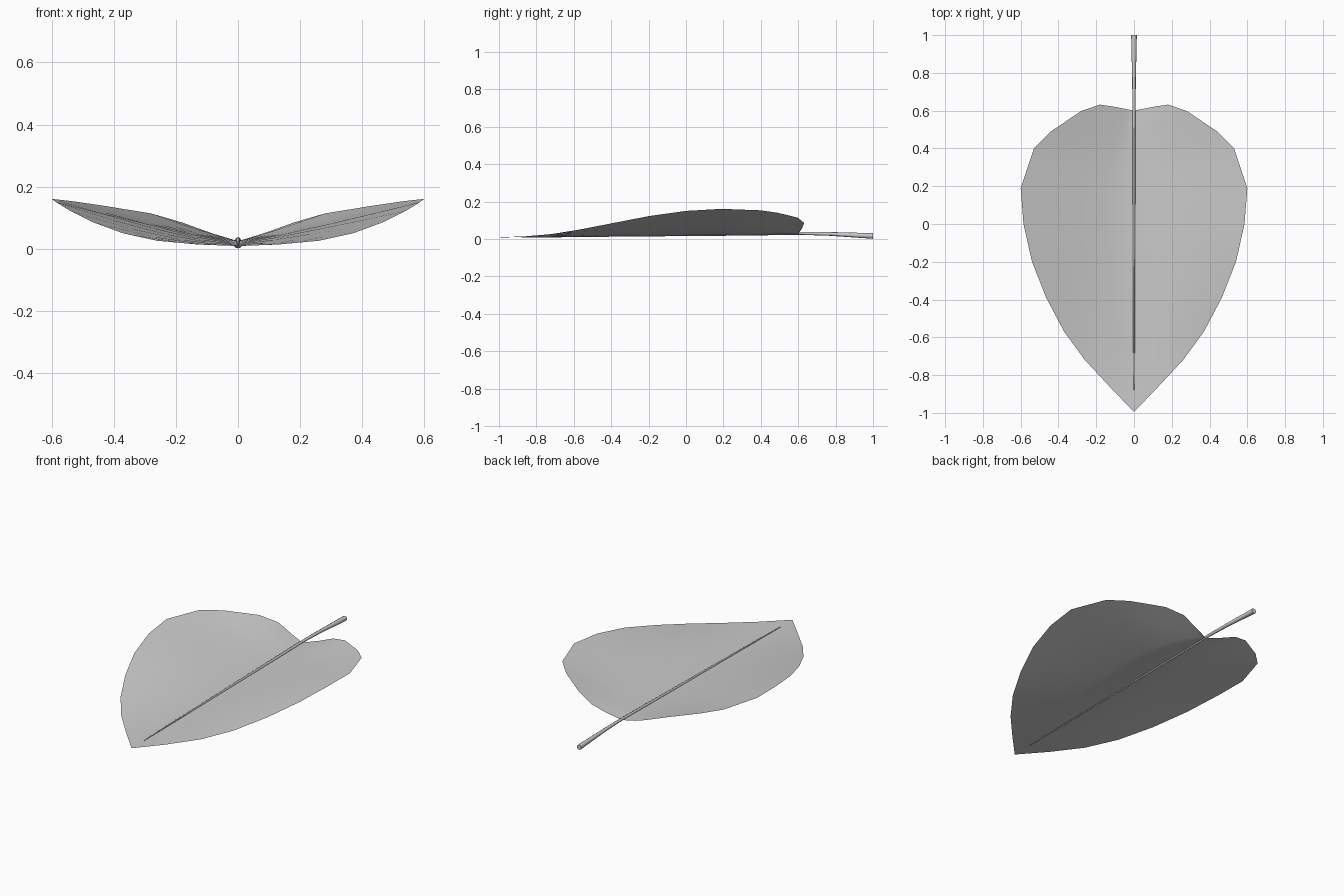
import bpy, bmesh, math

if "Cube" in bpy.data.objects:
    bpy.data.objects.remove(bpy.data.objects["Cube"])


def make_object(name, bm):
    bmesh.ops.recalc_face_normals(bm, faces=bm.faces)
    mesh = bpy.data.meshes.new(name)
    bm.to_mesh(mesh)
    bm.free()
    ob = bpy.data.objects.new(name, mesh)
    bpy.context.collection.objects.link(ob)
    for p in mesh.polygons:
        p.use_smooth = True
    return ob


def rib_z(y):
    return 0.008 + 0.017 * (y + 1) / 1.6


# Leaf blade: rim points (x, y, z) with the midrib position each joins
rim = [
    (0.10, 0.62, 0.055, 0.57), (0.18, 0.632, 0.085, 0.53),
    (0.28, 0.598, 0.114, 0.47), (0.44, 0.49, 0.14, 0.38),
    (0.53, 0.40, 0.153, 0.29), (0.60, 0.19, 0.161, 0.14),
    (0.585, 0.0, 0.15, -0.03), (0.54, -0.20, 0.122, -0.22),
    (0.465, -0.39, 0.085, -0.41), (0.37, -0.57, 0.05, -0.58),
    (0.26, -0.72, 0.026, -0.73), (0.13, -0.86, 0.014, -0.87),
]
STEPS = 4
bm = bmesh.new()
base = bm.verts.new((0, 0.60, rib_z(0.6)))
tip = bm.verts.new((0, -0.995, 0.009))
rows = []
for x, y, z, ym in rim:
    row = []
    for i in range(-STEPS, STEPS + 1):
        t = abs(i) / STEPS
        row.append(bm.verts.new((x * i / STEPS, ym + (y - ym) * t ** 1.5,
                                 rib_z(ym) + (z - rib_z(ym)) * t ** 1.1)))
    rows.append(row)
for i in range(2 * STEPS):
    bm.faces.new((base, rows[0][i], rows[0][i + 1]))
    bm.faces.new((tip, rows[-1][i + 1], rows[-1][i]))
    for a, b in zip(rows, rows[1:]):
        bm.faces.new((a[i], b[i], b[i + 1], a[i + 1]))
make_object("leaf_blade", bm)

# Stem and midrib: one tapered tube running through the blade
path = [(1.0, 0.016, 0.015), (0.77, 0.027, 0.010), (0.62, 0.030, 0.008),
        (0.2, 0.024, 0.007), (-0.3, 0.018, 0.005), (-0.68, 0.013, 0.004),
        (-0.88, 0.010, 0.002)]
SIDES = 8
bm = bmesh.new()
rings = []
for y, z, r in path:
    rings.append([bm.verts.new((r * math.cos(2 * math.pi * k / SIDES), y,
                                z + r * math.sin(2 * math.pi * k / SIDES)))
                  for k in range(SIDES)])
for a, b in zip(rings, rings[1:]):
    for k in range(SIDES):
        n = (k + 1) % SIDES
        bm.faces.new((a[k], a[n], b[n], b[k]))
bm.faces.new(rings[0])
bm.faces.new(rings[-1])
stem = make_object("stem", bm)
bpy.context.view_layer.objects.active = stem
stem.select_set(True)
bpy.ops.object.shade_smooth_by_angle(angle=math.radians(50))
